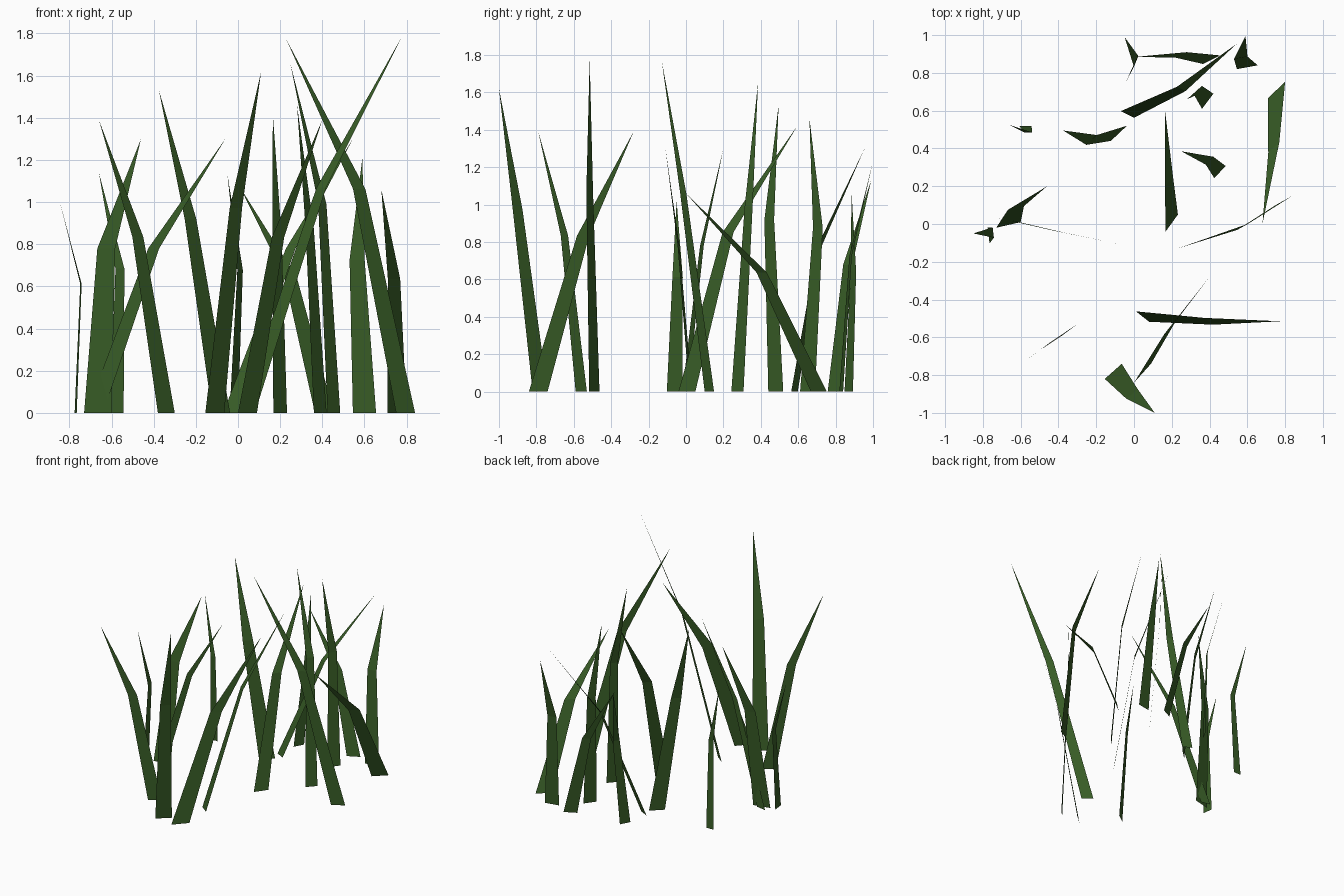
import bpy
import bmesh
from mathutils import Vector

default_cube = bpy.data.objects.get("Cube")
if default_cube:
    bpy.data.objects.remove(default_cube, do_unlink=True)

# One flat grass colour
GREEN = (.04, .11, .02, 1)
grass = bpy.data.materials.new("grass_green")
grass.use_nodes = True
grass.diffuse_color = GREEN
shader = next(n for n in grass.node_tree.nodes if n.type == "BSDF_PRINCIPLED")
shader.inputs["Base Color"].default_value = GREEN
shader.inputs["Roughness"].default_value = .9

BEND_HEIGHT = .6   # share of the blade height where it bends
BEND_WIDTH = .65   # width at the bend compared with the root


def add_blade(name, root, edge, bend, tip):
    """Flat blade: a tapering quad from root to bend, then a triangle to the tip.
    root and bend are centre points, edge is the full width vector at the root."""
    half = Vector((*edge, 0)) / 2
    low = Vector((*root, 0))
    middle = Vector((*bend, tip[-1] * BEND_HEIGHT))
    bm = bmesh.new()
    low_left, low_right = bm.verts.new(low - half), bm.verts.new(low + half)
    mid_left = bm.verts.new(middle - half * BEND_WIDTH)
    mid_right = bm.verts.new(middle + half * BEND_WIDTH)
    top = bm.verts.new(tip)
    bm.faces.new((low_left, low_right, mid_right, mid_left))
    bm.faces.new((mid_left, mid_right, top))
    mesh = bpy.data.meshes.new(name)
    bm.to_mesh(mesh)
    bm.free()
    mesh.materials.append(grass)
    blade = bpy.data.objects.new(name, mesh)
    bpy.context.collection.objects.link(blade)
    return blade


# Front blades
add_blade("front_tall_blade", root=(-.11, -.78), edge=(.09, .08), bend=(-.01, -.9), tip=(.11, -1, 1.62))
add_blade("front_leaning_blade", root=(.045, -.79), edge=(.09, .1), bend=(.19, -.55), tip=(.4, -.28, 1.39))
add_blade("front_right_blade", root=(-.34, -.56), edge=(.08, .06), bend=(-.475, -.65), tip=(-.66, -.79, 1.39))
add_blade("front_longest_blade", root=(.045, -.49), edge=(.07, -.055), bend=(.395, -.515), tip=(.775, -.515, 1.78))

# Right side blades
add_blade("right_short_blade", root=(-.77, -.06), edge=(.01, -.085), bend=(-.745, -.045), tip=(-.85, -.05, 1.02))
add_blade("right_wide_blade", root=(-.665, -.005), edge=(.13, .03), bend=(-.625, .085), tip=(-.46, .2, 1.3))
add_blade("right_leaning_blade", root=(-.68, .025), edge=(.08, -.015), bend=(-.4, -.04), tip=(-.06, -.11, 1.3))
add_blade("right_rear_blade", root=(-.575, .52), edge=(.065, 0), bend=(-.56, .485), tip=(-.66, .525, 1.14))

# Middle and left side blades
add_blade("middle_blade", root=(.2, .005), edge=(.065, .09), bend=(.185, .225), tip=(.165, .595, 1.42))
add_blade("middle_rear_blade", root=(-.08, .48), edge=(.085, .08), bend=(-.225, .445), tip=(-.375, .495, 1.53))
add_blade("middle_tall_blade", root=(.455, .275), edge=(.06, .065), bend=(.4, .335), tip=(.25, .385, 1.65))
add_blade("left_leaning_blade", root=(.795, .125), edge=(.09, .05), bend=(.575, -.015), tip=(.23, -.13, 1.77))
add_blade("left_short_blade", root=(.755, .71), edge=(.09, .085), bend=(.74, .405), tip=(.68, 0, 1.06))

# Rear blades
add_blade("rear_crossing_blade", root=(-.035, .58), edge=(.07, -.035), bend=(.25, .715), tip=(.545, .955, 1.3))
add_blade("rear_upright_blade", root=(.39, .65), edge=(.06, .08), bend=(.34, .705), tip=(.28, .66, 1.46))
add_blade("rear_thin_blade", root=(-.02, .795), edge=(.04, .075), bend=(.01, .865), tip=(-.05, .99, 1.13))
add_blade("rear_low_blade", root=(.41, .87), edge=(.09, .045), bend=(.25, .895), tip=(.01, .885, 1.07))
add_blade("rear_left_blade", root=(.6, .83), edge=(.11, .02), bend=(.565, .88), tip=(.59, .995, 1.21))
